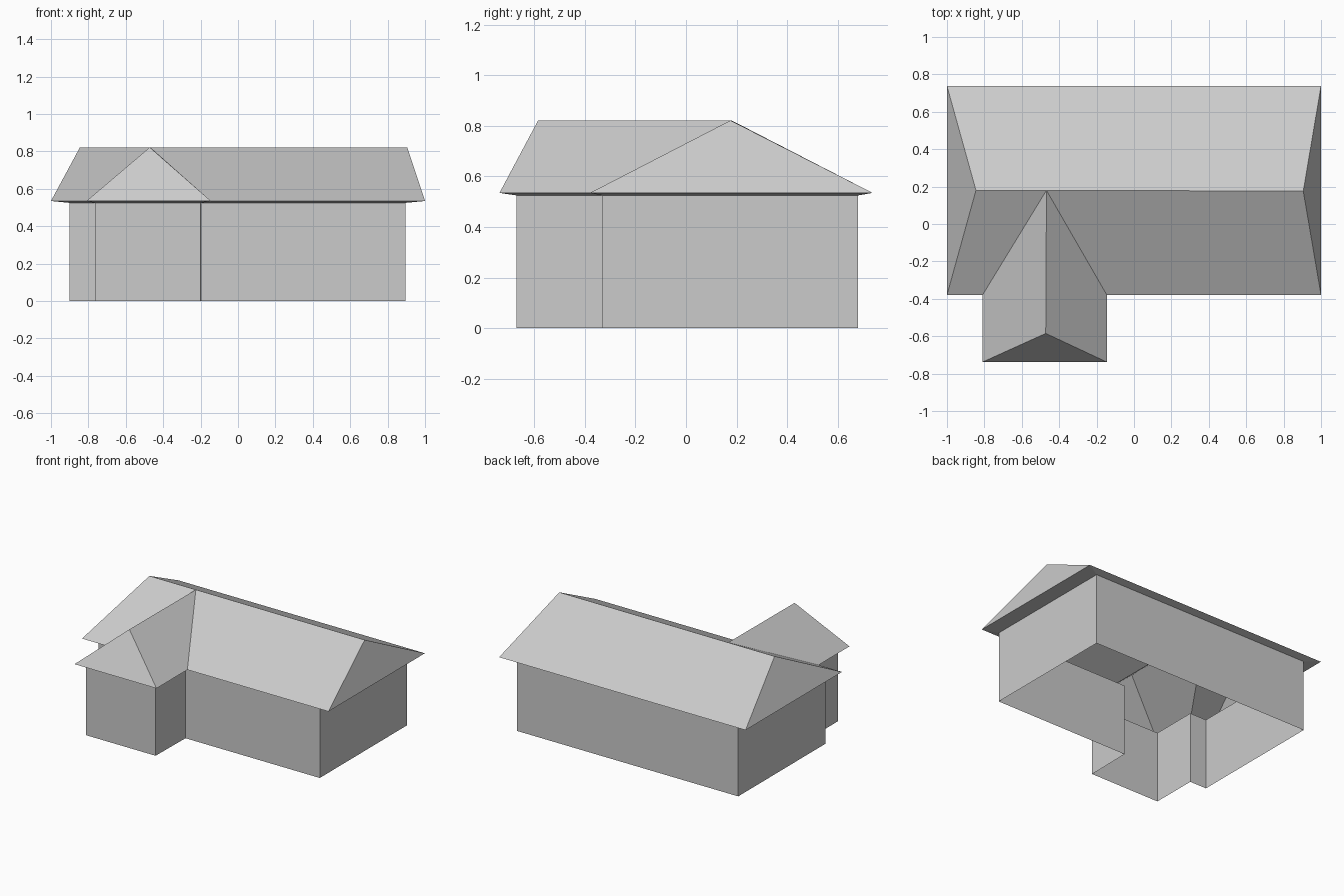
import bpy
import bmesh

cube = bpy.data.objects.get("Cube")
if cube:
    bpy.data.objects.remove(cube, do_unlink=True)

# One plain grey for the whole house
GREY = (0.6, 0.6, 0.6, 1.0)
grey = bpy.data.materials.new("plain_grey")
grey.use_nodes = True
grey.diffuse_color = GREY
grey.node_tree.nodes["Principled BSDF"].inputs["Base Color"].default_value = GREY

WALL_TOP, EAVE, RIDGE = 0.525, 0.535, 0.822

# Matching outlines of walls and eaves, counter-clockwise from the front -x corner
wall_plan = [(-0.9, -0.33), (-0.765, -0.33), (-0.765, -0.67), (-0.2, -0.67),
             (-0.195, -0.33), (0.895, -0.33), (0.895, 0.68), (-0.9, 0.68)]
eave_plan = [(-1, -0.38), (-0.81, -0.38), (-0.81, -0.738), (-0.145, -0.738),
             (-0.145, -0.38), (1, -0.38), (1, 0.738), (-1, 0.738)]


def at_height(plan, z):
    return [(x, y, z) for x, y in plan]


def make_object(name, points, faces):
    bm = bmesh.new()
    verts = [bm.verts.new(p) for p in points]
    for face in faces:
        bm.faces.new([verts[i] for i in face])
    mesh = bpy.data.meshes.new(name)
    bm.to_mesh(mesh)
    bm.free()
    mesh.materials.append(grey)
    obj = bpy.data.objects.new(name, mesh)
    bpy.context.collection.objects.link(obj)
    return obj


def band(name, lower, upper):
    """Closed strip of quads joining two matching outlines."""
    n = len(lower)
    faces = [(i, (i + 1) % n, n + (i + 1) % n, n + i) for i in range(n)]
    return make_object(name, lower + upper, faces)


# Open shell of walls, with the front wing joined into the main block
band("walls", at_height(wall_plan, 0), at_height(wall_plan, WALL_TOP))

# Narrow underside of the roof overhang
band("soffit", at_height(wall_plan, WALL_TOP), at_height(eave_plan, EAVE))

# Hipped roof: eave corners 0-7, then the ridge points
ridge_points = [(-0.845, 0.18, RIDGE), (-0.468, 0.18, RIDGE),
                (0.905, 0.176, RIDGE), (-0.472, -0.585, RIDGE)]
END_A, JOIN, END_B, WING = range(8, 12)
roof_faces = [
    (7, 0, END_A),               # hip at the -x end
    (5, 6, END_B),               # hip at the +x end
    (6, 7, END_A, JOIN, END_B),  # back slope
    (0, 1, JOIN, END_A),         # front slope, short part
    (4, 5, END_B, JOIN),         # front slope, long part
    (1, 2, WING, JOIN),          # wing slopes
    (3, 4, JOIN, WING),
    (2, 3, WING),                # wing front hip
]
make_object("roof", at_height(eave_plan, EAVE) + ridge_points, roof_faces)
